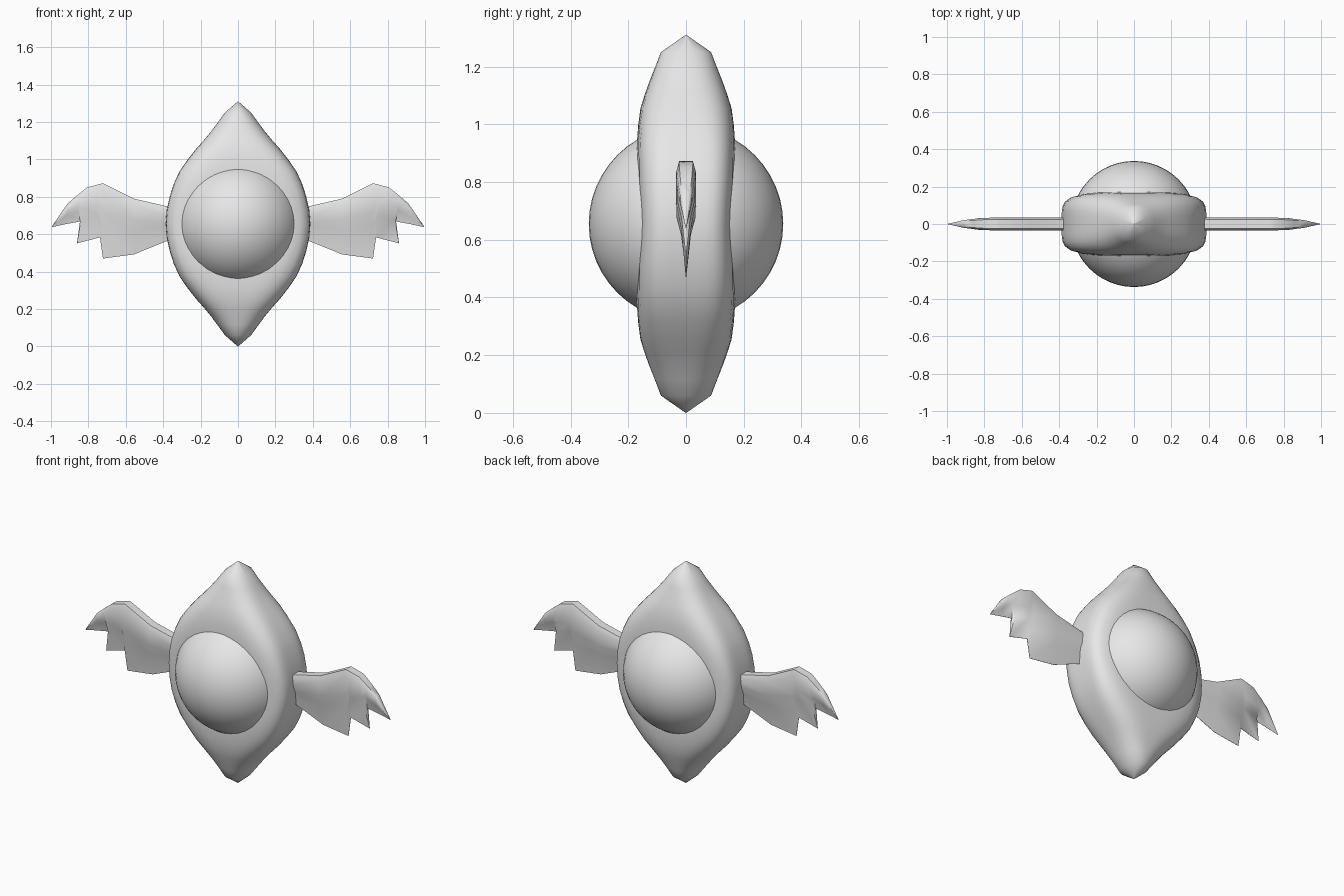
import bpy, bmesh, math

if "Cube" in bpy.data.objects:
    bpy.data.objects.remove(bpy.data.objects["Cube"])

GREY = (0.8, 0.8, 0.8, 1)
MID = 0.655  # height of the body centre

mat = bpy.data.materials.new("light grey")
mat.use_nodes = True
mat.diffuse_color = GREY
mat.node_tree.nodes["Principled BSDF"].inputs["Base Color"].default_value = GREY


def finish(name, bm, angle):
    """Turn a bmesh into a smooth-shaded object."""
    bmesh.ops.remove_doubles(bm, verts=bm.verts, dist=0.0005)
    bmesh.ops.recalc_face_normals(bm, faces=bm.faces)
    mesh = bpy.data.meshes.new(name)
    bm.to_mesh(mesh)
    bm.free()
    mesh.materials.append(mat)
    ob = bpy.data.objects.new(name, mesh)
    bpy.context.collection.objects.link(ob)
    bpy.ops.object.select_all(action='DESELECT')
    ob.select_set(True)
    bpy.context.view_layer.objects.active = ob
    bpy.ops.object.shade_smooth_by_angle(angle=math.radians(angle))
    return ob


def loft(rings):
    """Bridge closed rings of equal length and cap both ends."""
    bm = bmesh.new()
    loops = [[bm.verts.new(p) for p in ring] for ring in rings]
    n = len(loops[0])
    for a, b in zip(loops, loops[1:]):
        for i in range(n):
            j = (i + 1) % n
            bm.faces.new((a[i], a[j], b[j], b[i]))
    bm.faces.new(loops[0])
    bm.faces.new(loops[-1])
    return bm


def superellipse(w, d, z, power, n=48):
    ring = []
    for i in range(n):
        c, s = math.cos(math.tau * i / n), math.sin(math.tau * i / n)
        r = (abs(c) ** power + abs(s) ** power) ** (-1 / power)
        # stretch the angle so that the points gather at the rounded corners
        ring.append((w * c * r, d * s * r, z))
    return ring


# Body: height from the centre, half width, half depth, squareness
half = [(0, .387, .163, 5), (.075, .381, .165, 5), (.15, .364, .168, 5),
        (.215, .343, .170, 4.6), (.28, .313, .170, 4.2), (.34, .272, .166, 3.7),
        (.40, .225, .158, 3.2), (.445, .185, .144, 2.9), (.49, .147, .128, 2.6),
        (.54, .11, .108, 2.3), (.595, .07, .087, 2), (.655, .001, .001, 2)]
rows = [(-h, w, d, p) for h, w, d, p in reversed(half[1:])] + half
finish("body", loft([superellipse(w, d, MID + h, p) for h, w, d, p in rows]), 40)

# Round core that bulges out of the front and back
bm = bmesh.new()
bmesh.ops.create_uvsphere(bm, u_segments=48, v_segments=24, radius=0.337)
bmesh.ops.translate(bm, verts=bm.verts, vec=(0, 0, MID))
finish("core", bm, 40)

# Wing stations: leading edge x, z, trailing edge x, z, thickness
stations = [(.34, .74, .34, .58, 1), (.556, .79, .556, .492, 1),
            (.722, .872, .722, .47, 1), (.755, .864, .738, .583, 1),
            (.807, .85, .861, .551, .95), (.86, .808, .845, .668, .8),
            (.91, .765, .915, .655, .6), (.995, .642, .995, .638, .03)]
# Wing section: position from leading to trailing edge, half thickness
section = [(0, .024), (.1, .034), (.38, .033), (.58, .017), (1, .0008)]


def wing(name, side):
    rings = []
    for x0, z0, x1, z1, thick in stations:
        def point(t, y):
            return (side * (x0 + (x1 - x0) * t), y * thick, z0 + (z1 - z0) * t)
        rings.append([point(t, y) for t, y in section]
                     + [point(t, -y) for t, y in reversed(section)])
    finish(name, loft(rings), 50)


wing("left_wing", 1)
wing("right_wing", -1)
